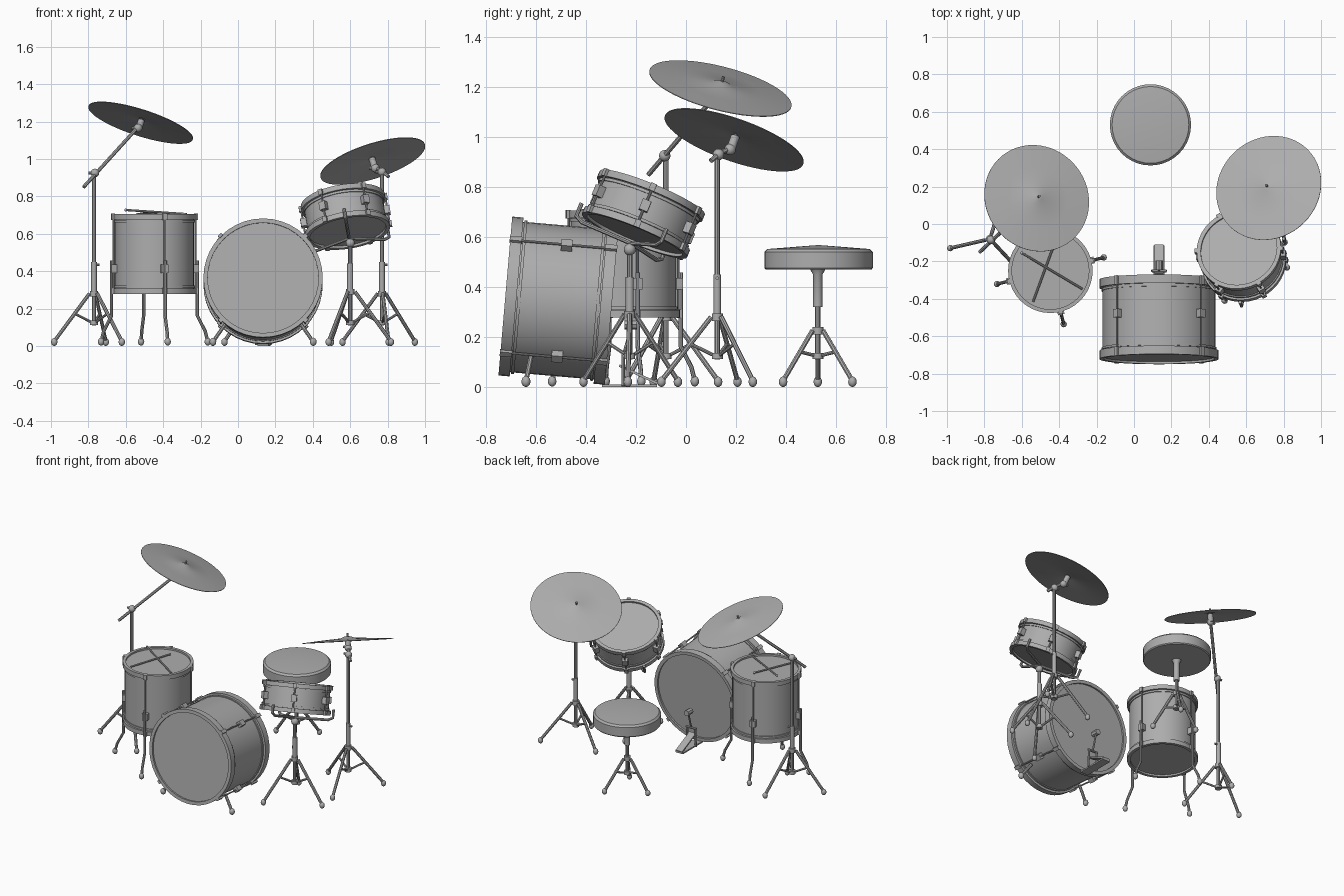
import bpy, bmesh, math
from mathutils import Vector, Matrix

cube = bpy.data.objects.get("Cube")
if cube:
    bpy.data.objects.remove(cube, do_unlink=True)

grey = bpy.data.materials.new("plain grey")
grey.use_nodes = True
COLOUR = (0.42, 0.42, 0.42, 1)
grey.diffuse_color = COLOUR
grey.node_tree.nodes["Principled BSDF"].inputs["Base Color"].default_value = COLOUR
made = []


def add(name, mesh, matrix=Matrix()):
    obj = bpy.data.objects.new(name, mesh)
    bpy.context.collection.objects.link(obj)
    obj.matrix_world = matrix
    mesh.materials.clear()
    mesh.materials.append(grey)
    made.append(obj)
    return obj


def frame(origin, normal=(0, 0, 1)):
    turn = Vector((0, 0, 1)).rotation_difference(Vector(normal).normalized())
    return Matrix.Translation(origin) @ turn.to_matrix().to_4x4()


def polar(r, degrees, z=0):
    a = math.radians(degrees)
    return Vector((r * math.cos(a), r * math.sin(a), z))


def lathe(name, profile, matrix=Matrix(), closed=False, steps=40):
    bm = bmesh.new()
    verts = [bm.verts.new((r, 0, z)) for r, z in profile]
    ends = verts + verts[:1] if closed else verts
    edges = [bm.edges.new(pair) for pair in zip(ends, ends[1:])]
    bmesh.ops.spin(bm, geom=verts + edges, cent=(0, 0, 0), axis=(0, 0, 1),
                   angle=math.tau, steps=steps, use_merge=False)
    bmesh.ops.remove_doubles(bm, verts=bm.verts, dist=0.0002)
    bmesh.ops.recalc_face_normals(bm, faces=bm.faces)
    mesh = bpy.data.meshes.new(name)
    bm.to_mesh(mesh)
    bm.free()
    return add(name, mesh, matrix)


def rod(name, points, radius, matrix=Matrix()):
    curve = bpy.data.curves.new(name, "CURVE")
    curve.dimensions = "3D"
    curve.bevel_depth = radius
    curve.bevel_resolution = 2
    curve.use_fill_caps = True
    line = curve.splines.new("POLY")
    line.points.add(len(points) - 1)
    for p, co in zip(line.points, points):
        p.co = (*co, 1)
    helper = bpy.data.objects.new("helper", curve)
    bpy.context.collection.objects.link(helper)
    graph = bpy.context.evaluated_depsgraph_get()
    mesh = bpy.data.meshes.new_from_object(helper.evaluated_get(graph))
    bpy.data.objects.remove(helper, do_unlink=True)
    return add(name, mesh, matrix)


def box(name, size, centre, matrix=Matrix(), turn=0):
    bm = bmesh.new()
    bmesh.ops.create_cube(bm, size=1)
    mesh = bpy.data.meshes.new(name)
    bm.to_mesh(mesh)
    bm.free()
    local = Matrix.Translation(centre) @ Matrix.Rotation(math.radians(turn), 4, "Z")
    return add(name, mesh, matrix @ local @ Matrix.Diagonal((*size, 1)))


def ball(name, centre, radius, height=None):
    bm = bmesh.new()
    bmesh.ops.create_uvsphere(bm, u_segments=12, v_segments=8, radius=1)
    mesh = bpy.data.meshes.new(name)
    bm.to_mesh(mesh)
    bm.free()
    return add(name, mesh, Matrix.Translation(centre) @ Matrix.Diagonal((radius, radius, height or radius, 1)))


def drum(name, matrix, r, hoop_r, depth, hoop_w, angles, lug_z):
    # shell closed by two slightly recessed heads
    lathe(name + "_shell", [(0, 0.012), (r, 0.012), (r, depth - 0.012), (0, depth - 0.012)], matrix)
    for end, z in (("bottom", 0), ("top", depth - hoop_w)):
        inner = r - 0.006
        lathe(f"{name}_{end}_hoop", [(inner, z), (hoop_r, z), (hoop_r, z + hoop_w), (inner, z + hoop_w)],
              matrix, True)
        bead = hoop_w * 1.1 if end == "bottom" else depth - hoop_w * 1.1 - 0.012
        lathe(f"{name}_{end}_bead", [(r - 0.01, bead), (r + 0.006, bead), (r + 0.006, bead + 0.012),
                                     (r - 0.01, bead + 0.012)], matrix, True)
    # tension rods with lugs and hoop claws
    for a in angles:
        rod(name + "_tension_rod", [polar(hoop_r, a, 0.01), polar(hoop_r, a, depth - 0.01)], 0.005, matrix)
        box(name + "_lug", (0.035, 0.036, 0.045), polar(r + 0.012, a, lug_z), matrix, a)
        for z in (hoop_w / 2, depth - hoop_w / 2):
            box(name + "_claw", (0.016, 0.024, hoop_w * 1.1), polar(hoop_r + 0.003, a, z), matrix, a)


def tripod(name, x, y, turn, reach, top, collar_z, r=0.011):
    base = Vector((x, y, 0))
    rod(name + "_pole", [base + Vector((0, 0, 0.11)), base + Vector((0, 0, top))], r)
    for z, h in ((collar_z, 0.03), (0.125, 0.024)):
        lathe(name + "_collar", [(0, -h / 2), (r * 2, -h / 2), (r * 2, h / 2), (0, h / 2)],
              frame((x, y, z)), steps=16)
    for a in (turn, turn + 120, turn + 240):
        start, foot = base + polar(0.025, a, collar_z), base + polar(reach, a, 0.025)
        rod(name + "_leg", [start, foot], 0.010)
        rod(name + "_brace", [base + polar(0.01, a, 0.125), start.lerp(foot, 0.42)], 0.007)
        ball(name + "_foot", foot - Vector((0, 0, 0.004)), 0.017, 0.021)


def cymbal(name, centre, normal):
    m = frame(centre, normal)
    lathe(name, [(0, 0.030), (0.02, 0.028), (0.045, 0.018), (0.17, 0.010), (0.293, 0), (0.293, -0.003),
                 (0.17, 0.006), (0.045, 0.014), (0, 0.022)], m, steps=56)
    rod(name + "_post", [(0, 0, -0.05), (0, 0, 0.05)], 0.006, m)
    lathe(name + "_felt", [(0, -0.035), (0.018, -0.035), (0.018, 0.014), (0, 0.014)], m, steps=16)


# bass drum, front end slightly raised
lean = Vector((0, -0.425, 0.037)).normalized()
bass = frame((0.134, -0.297, 0.327), lean)
drum("bass_drum", bass, 0.302, 0.319, 0.427, 0.045, (45, 135, 225, 315), 0.2)
for s in (-1, 1):
    hip = Vector((0.134 + s * 0.2, -0.62, 0.12))
    toe = Vector((0.134 + s * 0.268, -0.64, 0.022))
    rod("bass_spur", [hip, toe], 0.010)
    ball("bass_spur_foot", toe, 0.018, 0.022)

# floor tom with four bent legs
tom = frame((-0.447, -0.25, 0.278))
tom_angles = (14, 104, 194, 284)
drum("floor_tom", tom, 0.212, 0.226, 0.428, 0.03, tom_angles, 0.135)
for a in tom_angles:
    bend = [polar(0.236, a, z) for z in (0.18, -0.115)]
    toe = polar(0.294, a, -0.255)
    rod("floor_tom_leg", bend + [polar(0.28, a, -0.2), toe], 0.009, tom)
    ball("floor_tom_foot", tom @ toe, 0.017, 0.021)

# crossed drumsticks on the floor tom
for a, b in (((-0.6, -0.155, 0.727), (-0.275, -0.348, 0.705)), ((-0.436, -0.134, 0.712), (-0.54, -0.417, 0.705))):
    rod("drumstick", [a, b], 0.006)
    ball("drumstick_tip", a, 0.008)

# snare drum tilted towards the player
tilt = Vector((-0.152, 0.379, 0.912)).normalized()
snare = frame(Vector((0.56, -0.135, 0.777)) - tilt * 0.187, tilt)
drum("snare", snare, 0.212, 0.228, 0.187, 0.028, range(0, 360, 60), 0.093)

# snare stand and its three-armed basket
tripod("snare_stand", 0.6, -0.225, 238, 0.218, 0.56, 0.29)
lathe("snare_stand_sleeve", [(0, 0.3), (0.016, 0.3), (0.016, 0.44), (0, 0.44)], frame((0.6, -0.225, 0)), steps=16)
ball("snare_stand_pivot", (0.6, -0.225, 0.55), 0.024)
for a in (28, 148, 268):
    rod("snare_basket_arm", [polar(0, a, -0.035), polar(0.215, a, -0.03), polar(0.245, a, -0.015),
                             polar(0.245, a, 0.04)], 0.009, snare)

# cymbals, stands and booms
tripod("left_cymbal_stand", 0.77, 0.125, 39, 0.226, 0.92, 0.28)
tripod("right_cymbal_stand", -0.77, -0.08, 193, 0.218, 0.93, 0.28)
cymbal("left_cymbal", (0.72, 0.193, 0.99), (-0.32, 0.35, 1))
cymbal("right_cymbal", (-0.52, 0.138, 1.195), (0.32, 0.26, 1))
rod("left_boom", [(0.805, 0.1, 0.905), (0.77, 0.135, 0.935), (0.733, 0.178, 0.955)], 0.010)
rod("right_boom", [(-0.825, -0.15, 0.85), (-0.535, 0.122, 1.17)], 0.010)
for name, joints in (("left", ((0.77, 0.13, 0.93), (0.735, 0.176, 0.95))),
                     ("right", ((-0.765, -0.085, 0.925), (-0.535, 0.12, 1.165)))):
    for p in joints:
        ball(name + "_boom_joint", p, 0.023)
        rod(name + "_wing_nut", [Vector(p) - Vector((0.035, 0, 0)), p], 0.008)

# height clamps on the two tall poles
for x, y in ((0.77, 0.125), (-0.77, -0.08)):
    lathe("pole_sleeve", [(0, 0.28), (0.015, 0.28), (0.015, 0.45), (0, 0.45)], frame((x, y, 0)), steps=16)
    rod("pole_wing_nut", [(x, y, 0.435), (x + 0.03, y, 0.435)], 0.007)

# stool
tripod("stool", 0.088, 0.527, 60, 0.16, 0.48, 0.225)
lathe("stool_seat", [(0, 0.47), (0.212, 0.47), (0.217, 0.476), (0.217, 0.54), (0.205, 0.552), (0, 0.568)],
      frame((0.088, 0.53, 0)))
lathe("stool_sleeve", [(0, 0.32), (0.019, 0.32), (0.019, 0.45), (0.03, 0.47), (0, 0.47)],
      frame((0.088, 0.527, 0)), steps=16)

# bass pedal: base, foot board, posts, axle and beater
box("pedal_base", (0.06, 0.22, 0.01), (0.134, -0.225, 0.006))
board = Matrix.Translation((0.134, -0.19, 0.05)) @ Matrix.Rotation(math.radians(-25), 4, "X")
box("pedal_board", (0.05, 0.17, 0.01), (0, 0, 0), board)
for s in (-1, 1):
    rod("pedal_post", [(0.134 + s * 0.036, -0.25, 0.005), (0.134 + s * 0.03, -0.25, 0.13)], 0.007)
rod("pedal_axle", [(0.095, -0.25, 0.13), (0.173, -0.25, 0.13)], 0.008)
rod("pedal_beater_arm", [(0.134, -0.25, 0.13), (0.134, -0.215, 0.25)], 0.006)
rod("pedal_beater", [(0.134, -0.245, 0.25), (0.134, -0.195, 0.25)], 0.02)

# smooth round parts, keep corners sharp
bpy.ops.object.select_all(action="DESELECT")
for obj in made:
    obj.select_set(True)
bpy.context.view_layer.objects.active = made[0]
bpy.ops.object.shade_smooth_by_angle(angle=math.radians(35))
